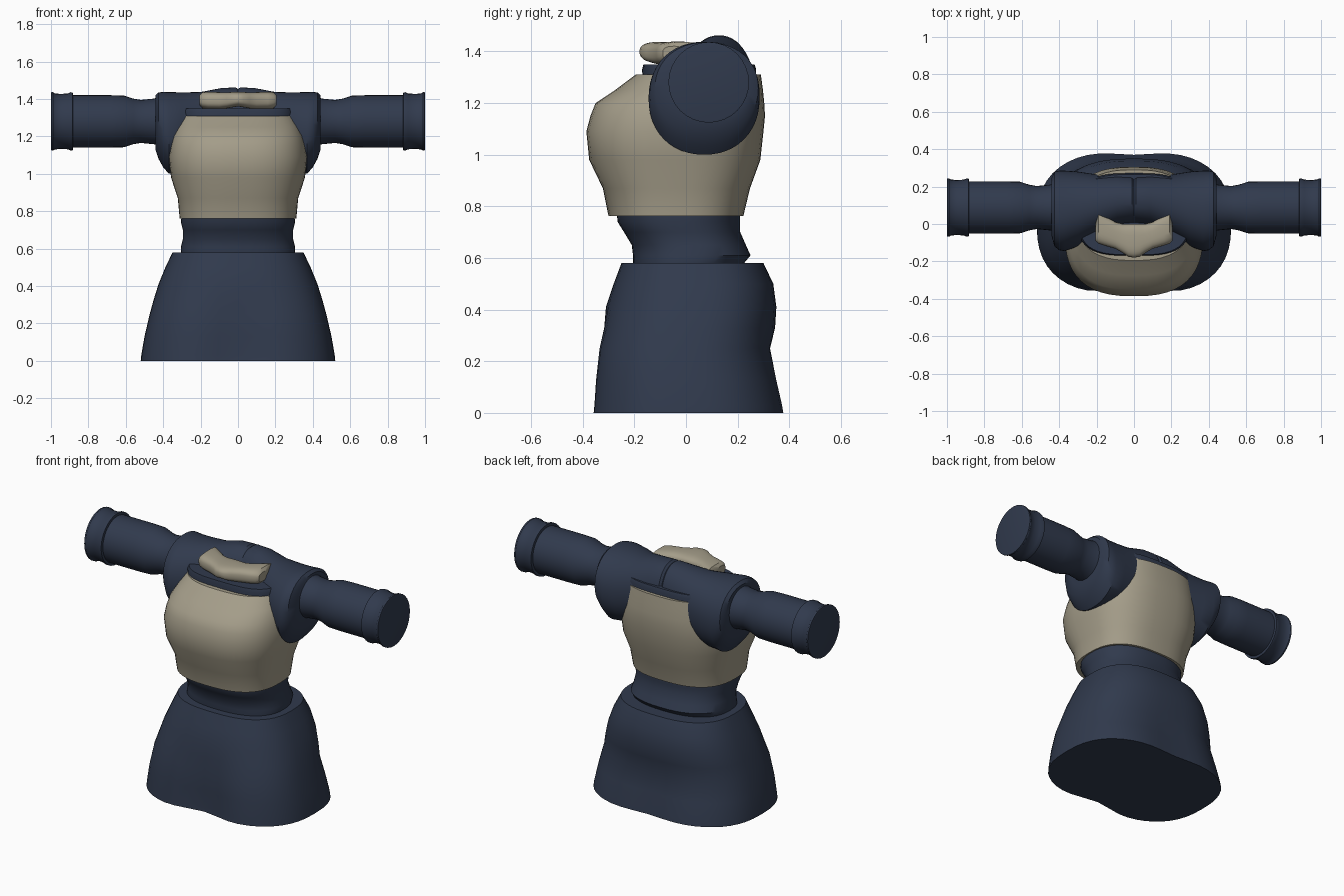
import bpy, bmesh, math


def material(name, rgb):
    m = bpy.data.materials.new(name)
    m.diffuse_color = (*rgb, 1)
    return m


NAVY = material("navy cloth", (0.030, 0.042, 0.074))
BEIGE = material("beige cloth", (0.37, 0.335, 0.25))


def loft(name, rings, mat, axis="z", power=2.0, sides=48, angle=35):
    """Skin superellipse rings: (position, u_min, u_max, v_min, v_max[, front dent, back dent]).
    axis z: u = x, v = y.  axis x: u = y, v = z."""
    bm = bmesh.new()
    loops = []
    for pos, u0, u1, v0, v1, *dents in rings:
        front, back = dents or (0, 0)
        loop = []
        for i in range(sides):
            t = 2 * math.pi * i / sides
            c, s = math.cos(t), math.sin(t)
            u = (u0 + u1) / 2 + (u1 - u0) / 2 * math.copysign(abs(c) ** (2 / power), c)
            v = (v0 + v1) / 2 + (v1 - v0) / 2 * math.copysign(abs(s) ** (2 / power), s)
            dip = math.exp(-(u / 0.17) ** 2)
            v += front * dip if s < 0 else -back * dip
            loop.append(bm.verts.new((u, v, pos) if axis == "z" else (pos, u, v)))
        loops.append(loop)
    for a, b in zip(loops, loops[1:]):
        for i in range(sides):
            j = (i + 1) % sides
            bm.faces.new((a[i], a[j], b[j], b[i]))
    bm.faces.new(loops[0])
    bm.faces.new(loops[-1])
    bmesh.ops.recalc_face_normals(bm, faces=bm.faces)
    me = bpy.data.meshes.new(name)
    bm.to_mesh(me)
    bm.free()
    me.materials.append(mat)
    me.shade_smooth()
    me.set_sharp_from_angle(angle=math.radians(angle))
    ob = bpy.data.objects.new(name, me)
    bpy.context.collection.objects.link(ob)
    return ob


def upright(name, rows, mat, power):
    """Left-right symmetric loft from (z, half width, front y, back y[, dents])."""
    return loft(name, [(z, -w, w, f, b, *d) for z, w, f, b, *d in rows], mat, "z", power)


# Flared skirt with a soft dip between the legs
upright("skirt", [
    (0.0, 0.52, -0.385, 0.395, 0.055, 0.025),
    (0.03, 0.517, -0.382, 0.39, 0.055, 0.025),
    (0.13, 0.50, -0.373, 0.365, 0.045, 0.02),
    (0.25, 0.472, -0.355, 0.335, 0.03, 0.01),
    (0.33, 0.45, -0.33, 0.345, 0.015, 0.0),
    (0.41, 0.425, -0.31, 0.35),
    (0.50, 0.388, -0.28, 0.338),
    (0.58, 0.35, -0.25, 0.30),
], NAVY, 2.6)

# Waist
upright("waist", [
    (0.55, 0.30, -0.20, 0.21),
    (0.58, 0.305, -0.205, 0.225),
    (0.61, 0.305, -0.205, 0.25),
    (0.65, 0.295, -0.21, 0.232),
    (0.70, 0.295, -0.24, 0.21),
    (0.74, 0.305, -0.265, 0.21),
    (0.80, 0.30, -0.27, 0.21),
], NAVY, 2.4)

# Chest garment
upright("chest", [
    (0.762, 0.312, -0.30, 0.222),
    (0.87, 0.322, -0.322, 0.248),
    (0.98, 0.358, -0.375, 0.288),
    (1.09, 0.37, -0.386, 0.30),
    (1.15, 0.362, -0.37, 0.306),
    (1.20, 0.35, -0.35, 0.303),
    (1.25, 0.332, -0.275, 0.298),
    (1.31, 0.308, -0.195, 0.29),
], BEIGE, 2.6)

# Inner layer showing at the neckline
upright("neckline", [
    (1.22, 0.29, -0.165, 0.265),
    (1.33, 0.305, -0.17, 0.272),
    (1.35, 0.295, -0.165, 0.265),
], NAVY, 3.2)

# Shoulder yoke running across the body, creased in the middle
half_yoke = [
    (0.012, 0.0, 0.255, 1.10, 1.462),
    (0.09, -0.01, 0.262, 1.08, 1.458),
    (0.20, -0.06, 0.265, 1.04, 1.437),
    (0.30, -0.12, 0.28, 1.01, 1.435),
    (0.37, -0.145, 0.285, 1.0, 1.437),
    (0.40, -0.14, 0.285, 1.035, 1.437),
    (0.425, -0.12, 0.28, 1.08, 1.435),
    (0.442, -0.06, 0.245, 1.13, 1.42),
]
yoke = [(-x, *r) for x, *r in reversed(half_yoke)]
yoke += [(0, 0.0, 0.245, 1.10, 1.452)] + half_yoke
loft("shoulder_yoke", yoke, NAVY, "x", 2.15)

# Collar piece with a raised fold at the centre front
half_collar = [
    (0.03, -0.175, 0.0, 1.355, 1.437),
    (0.06, -0.155, 0.0, 1.35, 1.435),
    (0.10, -0.132, 0.01, 1.345, 1.436),
    (0.16, -0.115, 0.05, 1.345, 1.438),
    (0.19, -0.105, 0.075, 1.35, 1.436),
    (0.205, -0.09, 0.0, 1.365, 1.42),
]
collar = [(-x, *r) for x, *r in reversed(half_collar)]
collar += [(0, -0.18, 0.0, 1.36, 1.437)] + half_collar
loft("collar", collar, BEIGE, "x", 2.8, 32)


def round_rings(rows, side):
    """Arm cross-sections from (x, radius)."""
    return [(side * x, 0.088 - r, 0.088 + r, 1.28 - r, 1.28 + r) for x, r in rows]


# Sleeves and cuffs
for side, label in ((-1, "left"), (1, "right")):
    loft(f"{label}_sleeve", round_rings([
        (0.40, 0.135), (0.45, 0.122), (0.52, 0.115), (0.56, 0.122),
        (0.61, 0.138), (0.68, 0.140), (0.80, 0.140), (0.90, 0.140)], side), NAVY, "x", 2, 32)
    loft(f"{label}_cuff", round_rings([
        (0.882, 0.145), (0.884, 0.155), (0.895, 0.156), (0.91, 0.149),
        (0.95, 0.147), (0.98, 0.150), (0.988, 0.156), (0.998, 0.156),
        (1.0, 0.148)], side), NAVY, "x", 2, 32)
